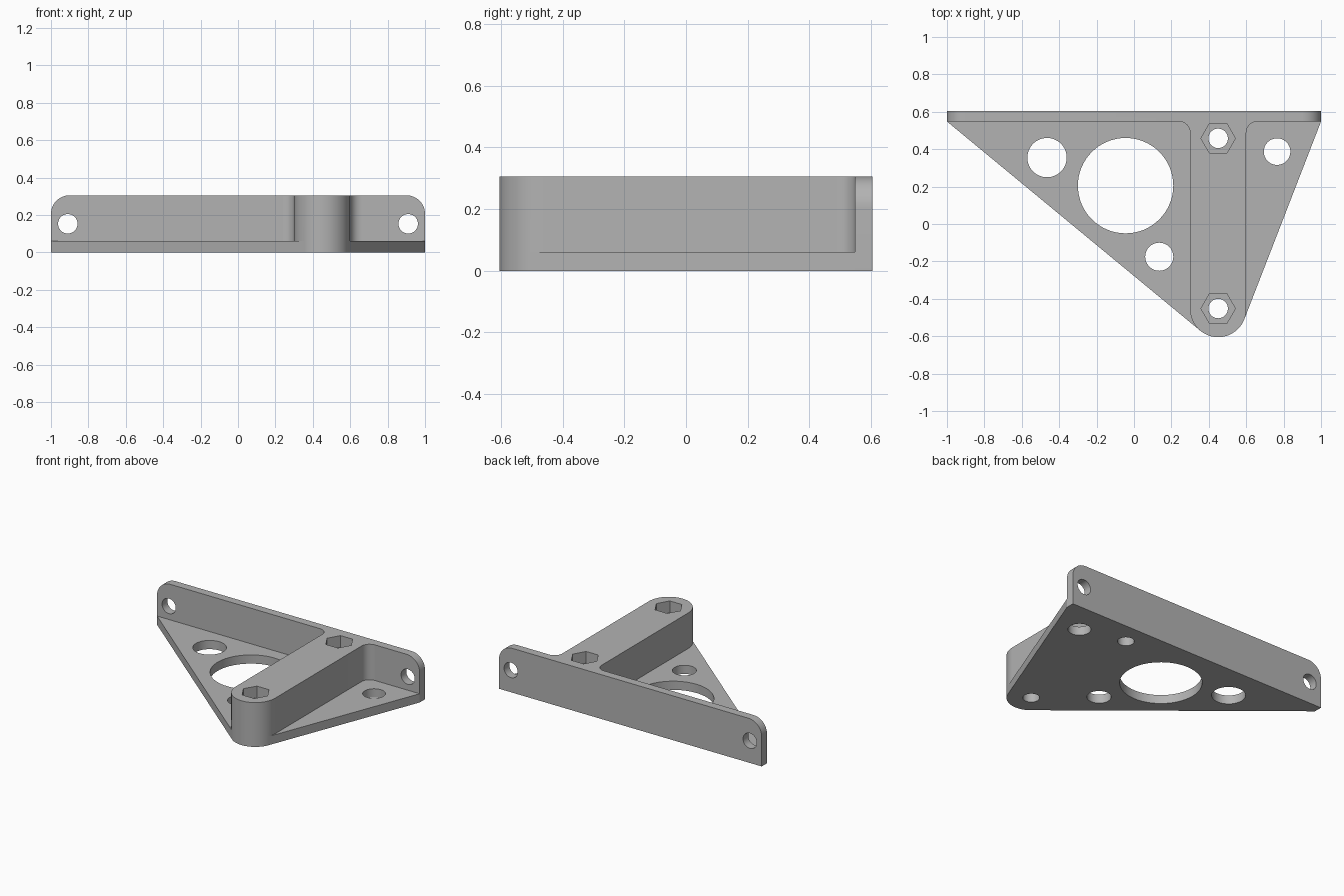
import bpy
import bmesh
from math import sin, cos, acos, atan2, hypot, pi, radians
from mathutils import Matrix, Vector

if "Cube" in bpy.data.objects:
    bpy.data.objects.remove(bpy.data.objects["Cube"])

HEIGHT, PLATE, BACK, WALL = 0.305, 0.06, 0.605, 0.548
ARM_X, ARM_Y, ARM_R, FILLET = 0.45, -0.455, 0.15, 0.06
UPRIGHT = Matrix.Rotation(pi / 2, 4, "X")

grey = bpy.data.materials.new("light grey")
grey.use_nodes = True
colour = (0.45, 0.45, 0.45, 1)
grey.diffuse_color = colour
grey.node_tree.nodes["Principled BSDF"].inputs["Base Color"].default_value = colour


def arc(cx, cy, r, start, end, steps):
    angles = [radians(start + (end - start) * i / steps) for i in range(steps + 1)]
    return [(cx + r * cos(a), cy + r * sin(a)) for a in angles]


def prism(name, outline, low, high, turn=None):
    """Extrude a counter-clockwise outline from low to high."""
    bm = bmesh.new()
    face = bm.faces.new([bm.verts.new((x, y, low)) for x, y in outline])
    new = bmesh.ops.extrude_face_region(bm, geom=[face])["geom"]
    tops = [v for v in new if isinstance(v, bmesh.types.BMVert)]
    bmesh.ops.translate(bm, verts=tops, vec=(0, 0, high - low))
    bmesh.ops.recalc_face_normals(bm, faces=bm.faces)
    if turn:
        bm.transform(turn)
    mesh = bpy.data.meshes.new(name)
    bm.to_mesh(mesh)
    bm.free()
    mesh.materials.append(grey)
    obj = bpy.data.objects.new(name, mesh)
    bpy.context.collection.objects.link(obj)
    return obj


def combine(target, tool, operation):
    """Apply a boolean and discard the tool object."""
    mod = target.modifiers.new("combine", "BOOLEAN")
    mod.operation, mod.solver, mod.object = operation, "EXACT", tool
    bpy.context.view_layer.objects.active = target
    bpy.ops.object.modifier_apply(modifier=mod.name)
    bpy.data.objects.remove(tool)


def drill(target, x, y, r, low=-0.1, high=0.5, sides=48, turn=None):
    hole = arc(x, y, r, 0, 360, sides)[:-1]
    combine(target, prism("cutter", hole, low, high, turn), "DIFFERENCE")


def tangent(x, y, side):
    """Point where a line from (x, y) touches the arm's round end."""
    dx, dy = x - ARM_X, y - ARM_Y
    a = atan2(dy, dx) + side * acos(ARM_R / hypot(dx, dy))
    return ARM_X + ARM_R * cos(a), ARM_Y + ARM_R * sin(a)


# Upright back flange with rounded top corners
corner = 0.1
flange = [(-1, 0), (1, 0)]
flange += arc(1 - corner, HEIGHT - corner, corner, 0, 90, 12)
flange += arc(corner - 1, HEIGHT - corner, corner, 90, 180, 12)
bracket = prism("mounting_bracket", flange, -BACK, -WALL, UPRIGHT)

# Round-ended arm that flares into the flange
left, right, inside = ARM_X - ARM_R, ARM_X + ARM_R, WALL + 0.02
arm = arc(ARM_X, ARM_Y, ARM_R, 180, 360, 32)
arm += arc(right + FILLET, WALL - FILLET, FILLET, 180, 90, 8)
arm += [(right + FILLET, inside), (left - FILLET, inside)]
arm += arc(left - FILLET, WALL - FILLET, FILLET, 90, 0, 8)
combine(bracket, prism("arm", arm, 0, HEIGHT), "UNION")

# Triangular base plate running tangent to the arm's end
plate = [(-1, WALL), tangent(-1, WALL, 1), tangent(1, WALL, -1), (1, WALL),
         (0.98, inside), (-0.98, inside)]
combine(bracket, prism("base_plate", plate, 0, PLATE), "UNION")

# Lightening holes in the plate
for x, y, r in [(-0.465, 0.355, 0.105), (-0.045, 0.205, 0.255),
                (0.135, -0.175, 0.075), (0.765, 0.387, 0.071)]:
    drill(bracket, x, y, r, sides=64)

# Bolt holes with hexagonal nut pockets in the arm
for y in (-0.452, 0.458):
    drill(bracket, ARM_X, y, 0.052)
    drill(bracket, ARM_X, y, 0.092, low=HEIGHT - 0.08, sides=6)

# Screw holes in the flange
for x in (-0.91, 0.91):
    drill(bracket, x, HEIGHT / 2, 0.052, low=-0.8, high=-0.4, turn=UPRIGHT)

bpy.ops.object.select_all(action="DESELECT")
bracket.select_set(True)
bpy.context.view_layer.objects.active = bracket
bpy.ops.object.shade_smooth_by_angle(angle=radians(30))
